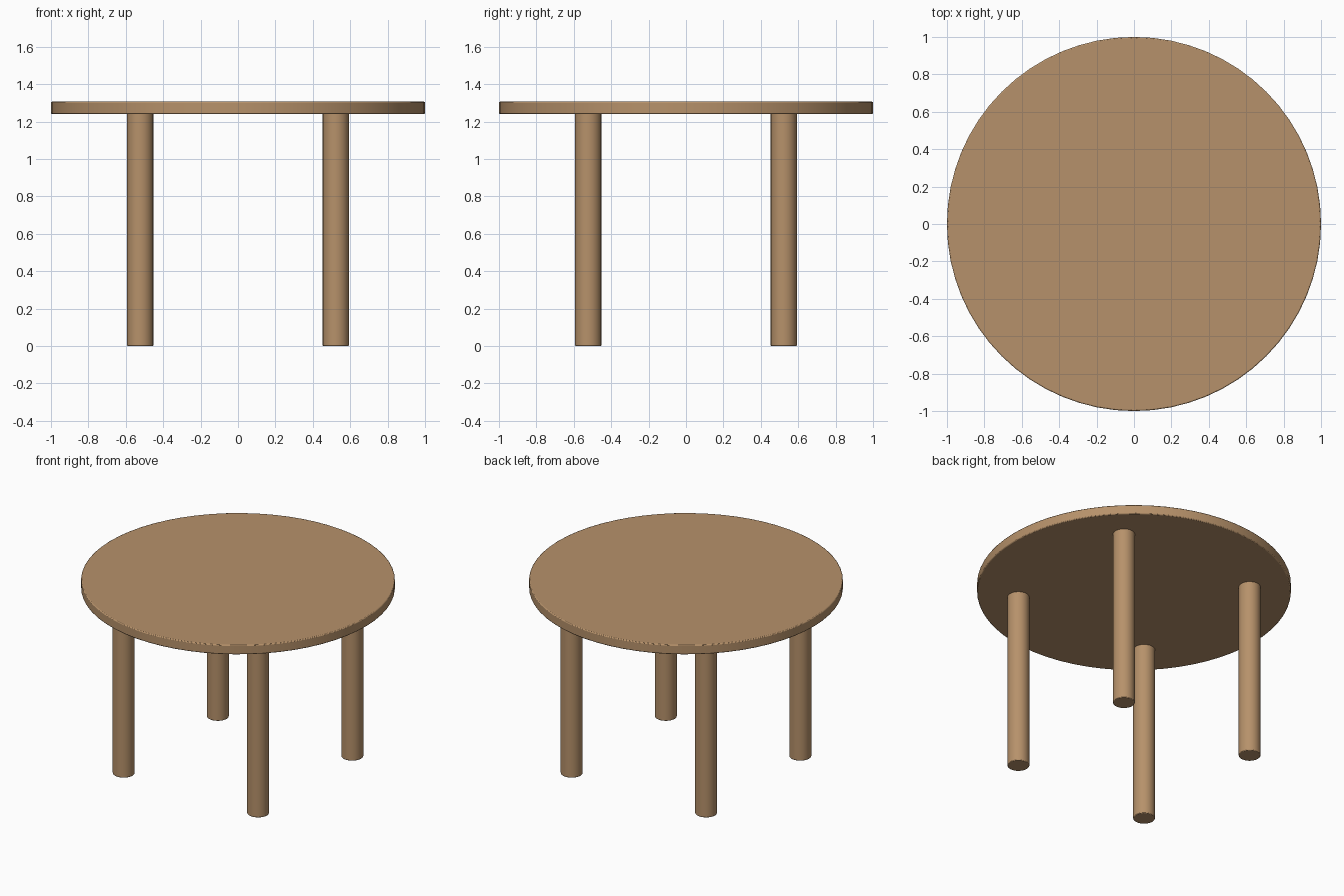
import bpy
import math

if "Cube" in bpy.data.objects:
    bpy.data.objects.remove(bpy.data.objects["Cube"])

wood = bpy.data.materials.new("light wood")
wood.diffuse_color = (0.47, 0.285, 0.145, 1)
wood.use_nodes = True
wood.node_tree.nodes["Principled BSDF"].inputs["Base Color"].default_value = wood.diffuse_color


def rounded_cylinder(name, radius, z0, z1, x, y, sides, bevel):
    bpy.ops.mesh.primitive_cylinder_add(
        vertices=sides, radius=radius, depth=z1 - z0, location=(x, y, (z0 + z1) / 2))
    ob = bpy.context.object
    ob.name = name
    ob.data.materials.append(wood)
    bpy.ops.object.shade_smooth_by_angle(angle=math.radians(40))
    # soften only the rims
    mod = ob.modifiers.new("rim", 'BEVEL')
    mod.width = bevel
    mod.segments = 2
    mod.limit_method = 'ANGLE'
    mod.angle_limit = math.radians(40)
    return ob


# round top
rounded_cylinder("table_top", 1.0, 1.24, 1.306, 0, 0, 64, 0.006)

# four straight legs, just entering the underside of the top
for side, x in (("left", -0.523), ("right", 0.523)):
    for end, y in (("front", -0.523), ("back", 0.523)):
        rounded_cylinder(f"{end}_{side}_leg", 0.07, 0, 1.243, x, y, 32, 0.004)
